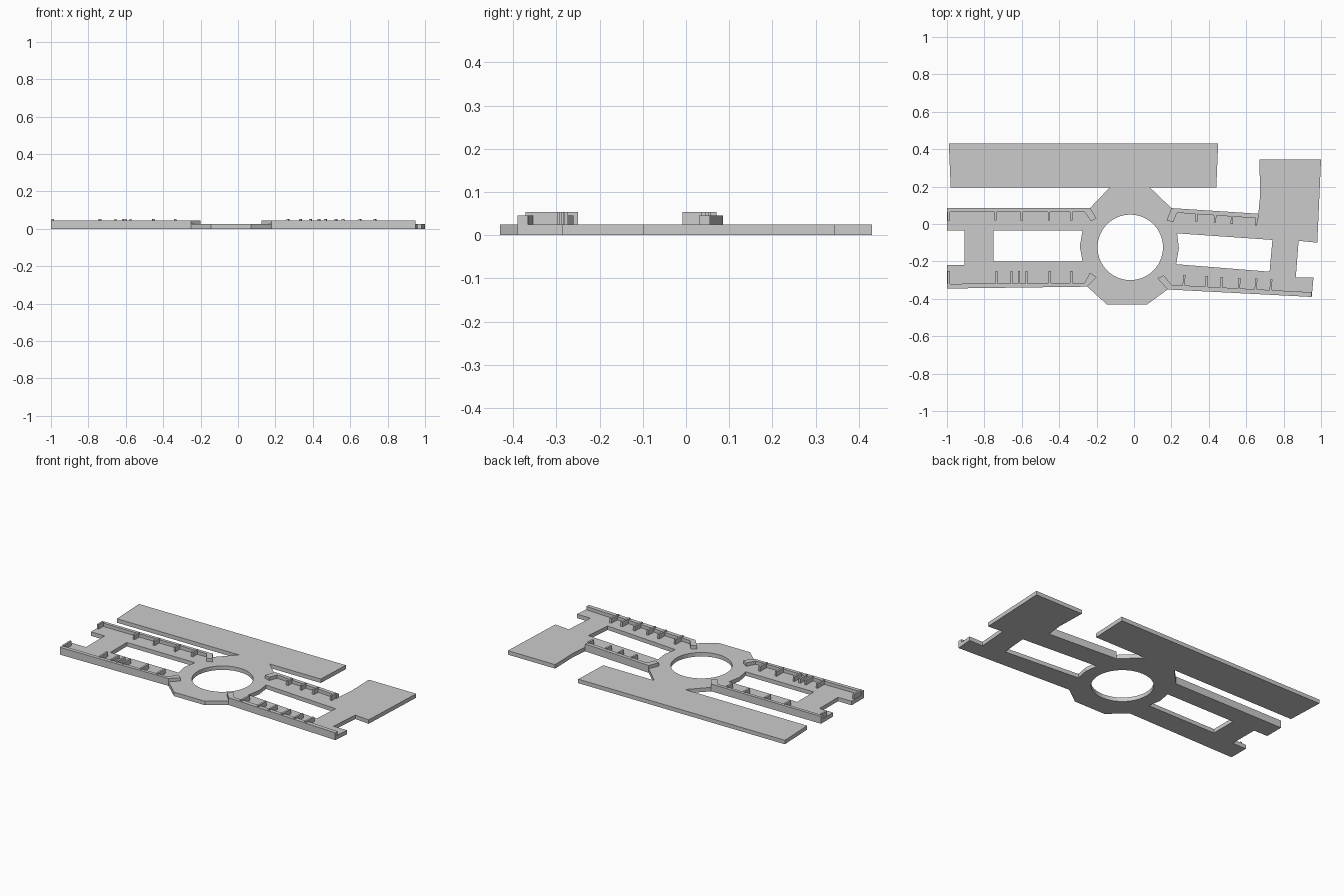
import bpy
import bmesh
import math

cube = bpy.data.objects.get("Cube")
if cube:
    bpy.data.objects.remove(cube, do_unlink=True)

grey = bpy.data.materials.new("light grey")
grey.diffuse_color = (0.6, 0.6, 0.6, 1)
grey.use_nodes = True
grey.node_tree.nodes["Principled BSDF"].inputs["Base Color"].default_value = grey.diffuse_color

FLOOR, WALL, RIB = 0.025, 0.046, 0.054


def prisms(name, outlines, bottom, top):
    """One object made of flat outlines raised from bottom to top."""
    bm = bmesh.new()
    for outline in outlines:
        face = bm.faces.new([bm.verts.new((x, y, bottom)) for x, y in outline])
        result = bmesh.ops.extrude_face_region(bm, geom=[face])
        raised = [v for v in result["geom"] if isinstance(v, bmesh.types.BMVert)]
        bmesh.ops.translate(bm, vec=(0, 0, top - bottom), verts=raised)
    bmesh.ops.recalc_face_normals(bm, faces=bm.faces[:])
    mesh = bpy.data.meshes.new(name)
    bm.to_mesh(mesh)
    bm.free()
    mesh.materials.append(grey)
    obj = bpy.data.objects.new(name, mesh)
    bpy.context.collection.objects.link(obj)
    return obj


def circle(cx, cy, radius, sides=64):
    angles = [2 * math.pi * i / sides for i in range(sides)]
    return [(cx + radius * math.cos(a), cy + radius * math.sin(a)) for a in angles]


def ribs(name, positions, start, end, slope=0.0):
    """Row of thin cross ribs; start and end are y at x = 0, slope tilts the row."""
    half = 0.006
    outlines = []
    for x in positions:
        drift = slope * x
        lean = -slope * (end - start)
        outlines.append([(x - half, start + drift), (x + half, start + drift),
                         (x + half + lean, end + drift), (x - half + lean, end + drift)])
    return prisms(name, outlines, FLOOR, RIB)


# Floor slab: rear hall, hub, arms and side block in one outline
floor = prisms("floor_slab", [[
    (-0.99, 0.43), (0.45, 0.43), (0.44, 0.195), (0.085, 0.195), (0.2, 0.085),
    (0.665, 0.055), (0.675, 0.16), (0.67, 0.345), (1, 0.345), (0.98, -0.1),
    (0.88, -0.09), (0.865, -0.285), (0.96, -0.285), (0.95, -0.39), (0.18, -0.35),
    (0.07, -0.43), (-0.145, -0.43), (-0.25, -0.335), (-1, -0.345), (-1, -0.22),
    (-0.905, -0.22), (-0.905, -0.035), (-1, -0.035), (-1, 0.085), (-0.235, 0.085),
    (-0.13, 0.195), (-0.98, 0.195)]], 0, FLOOR)

# Openings: round hub well and two courtyards
openings = prisms("opening_cutter", [
    circle(-0.02, -0.125, 0.175),
    [(-0.75, -0.035), (-0.275, -0.035), (-0.29, -0.12), (-0.275, -0.2), (-0.75, -0.2)],
    [(0.23, -0.05), (0.74, -0.085), (0.725, -0.255), (0.225, -0.215), (0.24, -0.13)],
], -0.1, 0.1)
openings.hide_render = True
openings.hide_viewport = True
cut = floor.modifiers.new("openings", "BOOLEAN")
cut.operation = "DIFFERENCE"
cut.solver = "EXACT"
cut.object = openings

# Arm walls, each with a short angled return beside the hub
prisms("right_rear_wall", [[(-1, 0.085), (-0.235, 0.085), (-0.2, 0.03), (-0.23, 0.015),
                            (-0.265, 0.065), (-1, 0.065)]], FLOOR, WALL)
prisms("right_front_wall", [[(-1, -0.345), (-0.25, -0.335), (-0.2, -0.285), (-0.235, -0.26),
                             (-0.265, -0.315), (-1, -0.32)]], FLOOR, WALL)
prisms("left_rear_wall", [[(0.2, 0.085), (0.665, 0.055), (0.665, 0.03), (0.23, 0.06),
                           (0.21, 0.01), (0.175, 0.02)]], FLOOR, WALL)
prisms("left_front_wall", [[(0.18, -0.35), (0.95, -0.39), (0.95, -0.365), (0.2, -0.325),
                            (0.16, -0.275), (0.125, -0.29)]], FLOOR, WALL)

# Cross ribs along the walls
ribs("right_rear_ribs", [-0.99, -0.74, -0.6, -0.455, -0.335], 0.07, 0.02)
ribs("right_front_ribs", [-0.99, -0.735, -0.655, -0.615, -0.575, -0.45, -0.335], -0.325, -0.25)
ribs("left_rear_ribs", [0.335, 0.435, 0.525, 0.655], 0.08, 0.035, -0.065)
ribs("left_front_ribs", [0.265, 0.385, 0.465, 0.56, 0.65, 0.73], -0.335, -0.26, -0.05)
